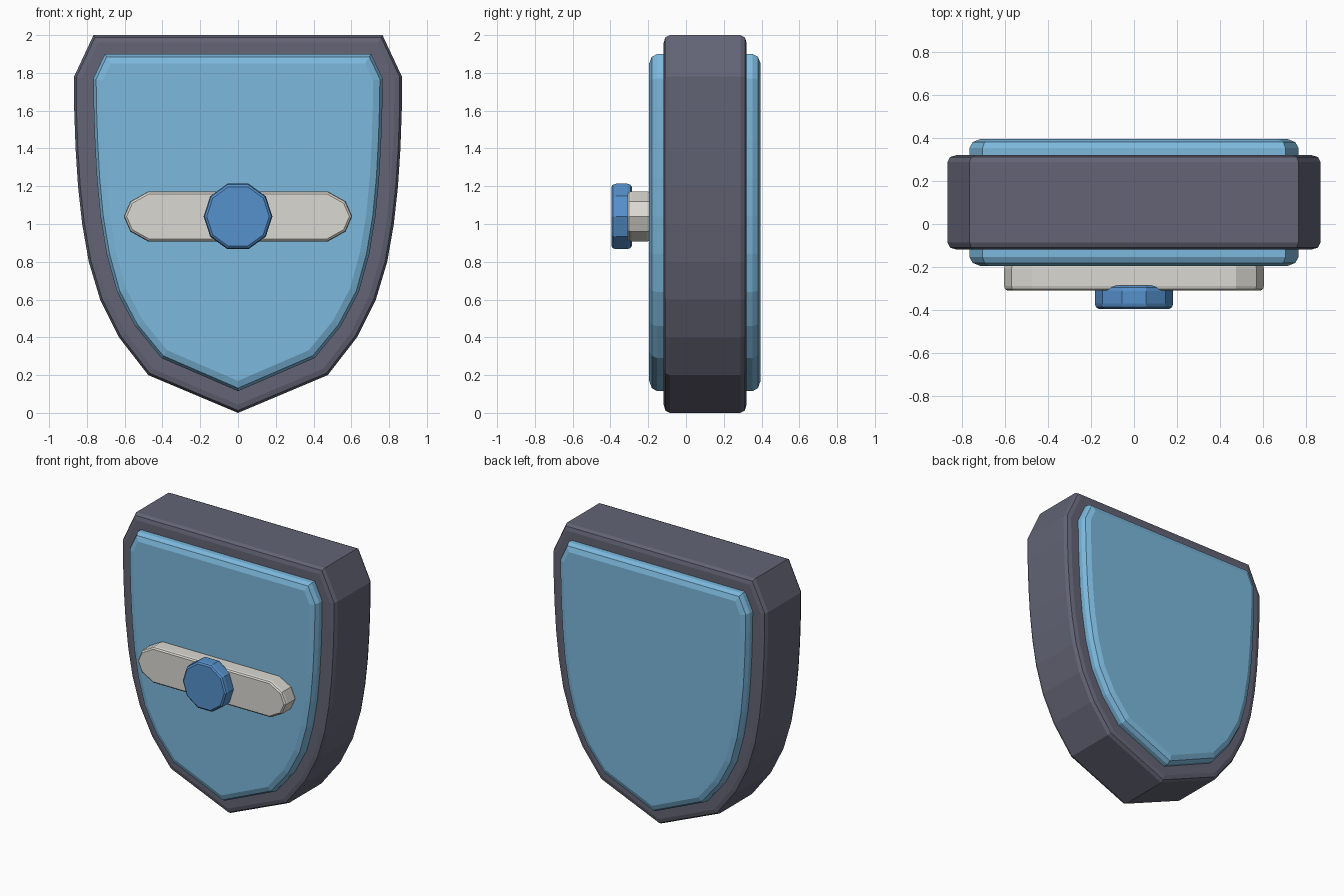
import bpy, bmesh, math
from mathutils import Vector

cube = bpy.data.objects.get("Cube")
if cube:
    bpy.data.objects.remove(cube, do_unlink=True)


def material(name, rgb):
    """Flat colour given as 0-255 display values, stored as linear."""
    linear = [((c / 255 + 0.055) / 1.055) ** 2.4 for c in rgb] + [1.0]
    mat = bpy.data.materials.new(name)
    mat.use_nodes = True
    mat.diffuse_color = linear
    bsdf = mat.node_tree.nodes["Principled BSDF"]
    bsdf.inputs["Base Color"].default_value = linear
    bsdf.inputs["Roughness"].default_value = 0.8
    return mat


def mirrored(half):
    """Close a right-hand outline (bottom to top) with its mirror image."""
    return half + [(-x, z) for x, z in reversed(half) if x > 0]


def inset(outline, d):
    """Move every edge of a counter-clockwise convex outline inward by d."""
    pts = [Vector(p) for p in outline]
    result = []
    for i, p in enumerate(pts):
        a = (p - pts[i - 1]).normalized()
        b = (pts[(i + 1) % len(pts)] - p).normalized()
        na, nb = Vector((-a.y, a.x)), Vector((-b.y, b.x))
        result.append(p + (na + nb) * d / (1 + na.dot(nb)))
    return result


def slab(name, outline, front, back, bevel, mat):
    """Extrude an outline along y; bevel lists (inset, depth) rings from the face."""
    rings = [(d, front + y) for d, y in bevel]
    rings += [(d, back - y) for d, y in reversed(bevel)]
    bm = bmesh.new()
    loops = [[bm.verts.new((p.x, y, p.y)) for p in inset(outline, d)] for d, y in rings]
    n = len(outline)
    for near, far in zip(loops, loops[1:]):
        for i in range(n):
            j = (i + 1) % n
            bm.faces.new((near[i], far[i], far[j], near[j]))
    bm.faces.new(loops[0])
    bm.faces.new(loops[-1][::-1])
    bmesh.ops.recalc_face_normals(bm, faces=bm.faces)
    mesh = bpy.data.meshes.new(name)
    bm.to_mesh(mesh)
    bm.free()
    mesh.materials.append(mat)
    obj = bpy.data.objects.new(name, mesh)
    bpy.context.collection.objects.link(obj)
    return obj


slate = material("slate grey", (99, 100, 117))
sky = material("sky blue", (124, 184, 220))
ivory = material("pale stone", (219, 216, 209))
royal = material("strong blue", (86, 145, 204))

# Thick shield-shaped rim
rim = mirrored([(0, 0), (0.475, 0.2), (0.63, 0.4), (0.73, 0.6), (0.79, 0.8),
                (0.825, 1.0), (0.847, 1.2), (0.86, 1.4), (0.867, 1.6),
                (0.868, 1.78), (0.765, 2.0)])
slab("shield_rim", rim, -0.118, 0.32, [(0.04, 0), (0.012, 0.008), (0, 0.032)], slate)

# Inner panel, standing proud of the rim on both faces
panel = mirrored([(0, 0.115), (0.405, 0.29), (0.545, 0.46), (0.64, 0.64), (0.695, 0.84),
                  (0.728, 1.04), (0.747, 1.24), (0.758, 1.44), (0.764, 1.62),
                  (0.766, 1.77), (0.705, 1.9)])
slab("shield_panel", panel, -0.195, 0.395, [(0.05, 0), (0.015, 0.014), (0, 0.042)], sky)

# Horizontal bar with faceted ends
CENTRE = 1.04
bar = [(0.605, 0), (0.57, 0.08), (0.475, 0.133)]
bar += [(-x, z) for x, z in reversed(bar)]
bar += [(x, -z) for x, z in reversed(bar) if z > 0]
bar = [(x, z + CENTRE) for x, z in bar]
slab("cross_bar", bar, -0.31, -0.185, [(0.014, 0), (0.004, 0.008), (0, 0.022)], ivory)

# Ten-sided boss on the bar
boss = [(0.182 * math.cos(a), CENTRE + 0.182 * math.sin(a))
        for a in (math.tau * i / 10 for i in range(10))]
slab("boss", boss, -0.395, -0.287, [(0.016, 0), (0.005, 0.008), (0, 0.024)], royal)
